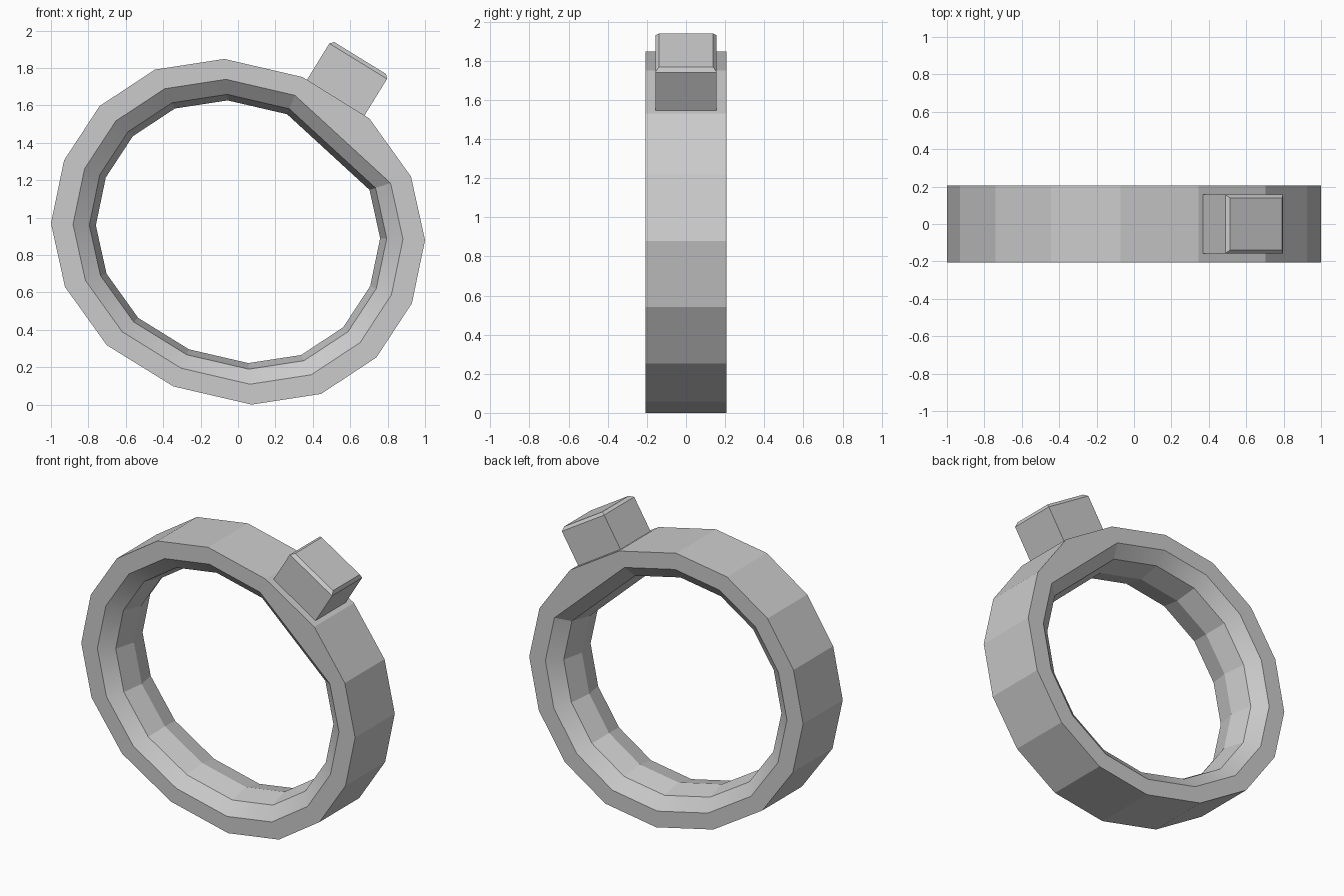
import bpy, bmesh
from math import radians
from mathutils import Matrix, Vector

if "Cube" in bpy.data.objects:
    bpy.data.objects.remove(bpy.data.objects["Cube"])

CZ = 0.924  # height of the ring centre


def finish(bm, name):
    bmesh.ops.recalc_face_normals(bm, faces=bm.faces)
    mesh = bpy.data.meshes.new(name)
    bm.to_mesh(mesh)
    bm.free()
    obj = bpy.data.objects.new(name, mesh)
    bpy.context.collection.objects.link(obj)
    return obj


# Band: half outline around the centre (x, z), mirrored through the centre
half = [(-0.073, 0.924), (0.345, 0.827), (0.702, 0.606), (0.925, 0.295),
        (1.0, -0.045), (0.93, -0.382), (0.74, -0.672), (0.444, -0.867)]
outer = [Vector(p) for p in half] + [-Vector(p) for p in half]
N = len(outer)

# The bore is flat under the stone: its corner there lies on the chord
inner = [p.copy() for p in outer]
inner[2] = (outer[1] + outer[3]) / 2

# Cross-section loop: (outline, scale, y)
section = [(outer, 1.0, -0.207), (inner, 0.882, -0.207), (inner, 0.795, -0.14),
           (inner, 0.76, 0.0), (inner, 0.795, 0.14), (inner, 0.882, 0.207),
           (outer, 1.0, 0.207)]
bm = bmesh.new()
rings = [[bm.verts.new((p.x * s, y, CZ + p.y * s)) for p in pts]
         for pts, s, y in section]
for k in range(len(rings)):
    a, b = rings[k], rings[(k + 1) % len(rings)]
    for i in range(N):
        j = (i + 1) % N
        f = bm.faces.new((a[i], a[j], b[j], b[i]))
        f.smooth = k in (1, 4)  # soft shading on the inner chamfers only
for r in rings:
    for i in range(N):
        bm.edges.get((r[i], r[(i + 1) % N])).smooth = False
for k in (1, 4):  # crisp corners at the flat under the stone
    for i in (1, 3):
        bm.edges.get((rings[k][i], rings[k + 1][i])).smooth = False
finish(bm, "ring_band")

# Stone: square block with a narrow chamfer around its top
bm = bmesh.new()
levels = [(0.181, 0.157, -0.03), (0.181, 0.157, 0.23), (0.163, 0.139, 0.25)]
loops = [[bm.verts.new((sx * w, sy * d, h))
          for sx, sy in ((-1, -1), (1, -1), (1, 1), (-1, 1))]
         for w, d, h in levels]
for a, b in zip(loops, loops[1:]):
    for i in range(4):
        j = (i + 1) % 4
        bm.faces.new((a[i], a[j], b[j], b[i]))
bm.faces.new(loops[0])
bm.faces.new(loops[-1])
bm.transform(Matrix.Translation((0.522, 0, 1.64)) @ Matrix.Rotation(radians(31.6), 4, 'Y'))
finish(bm, "stone")
